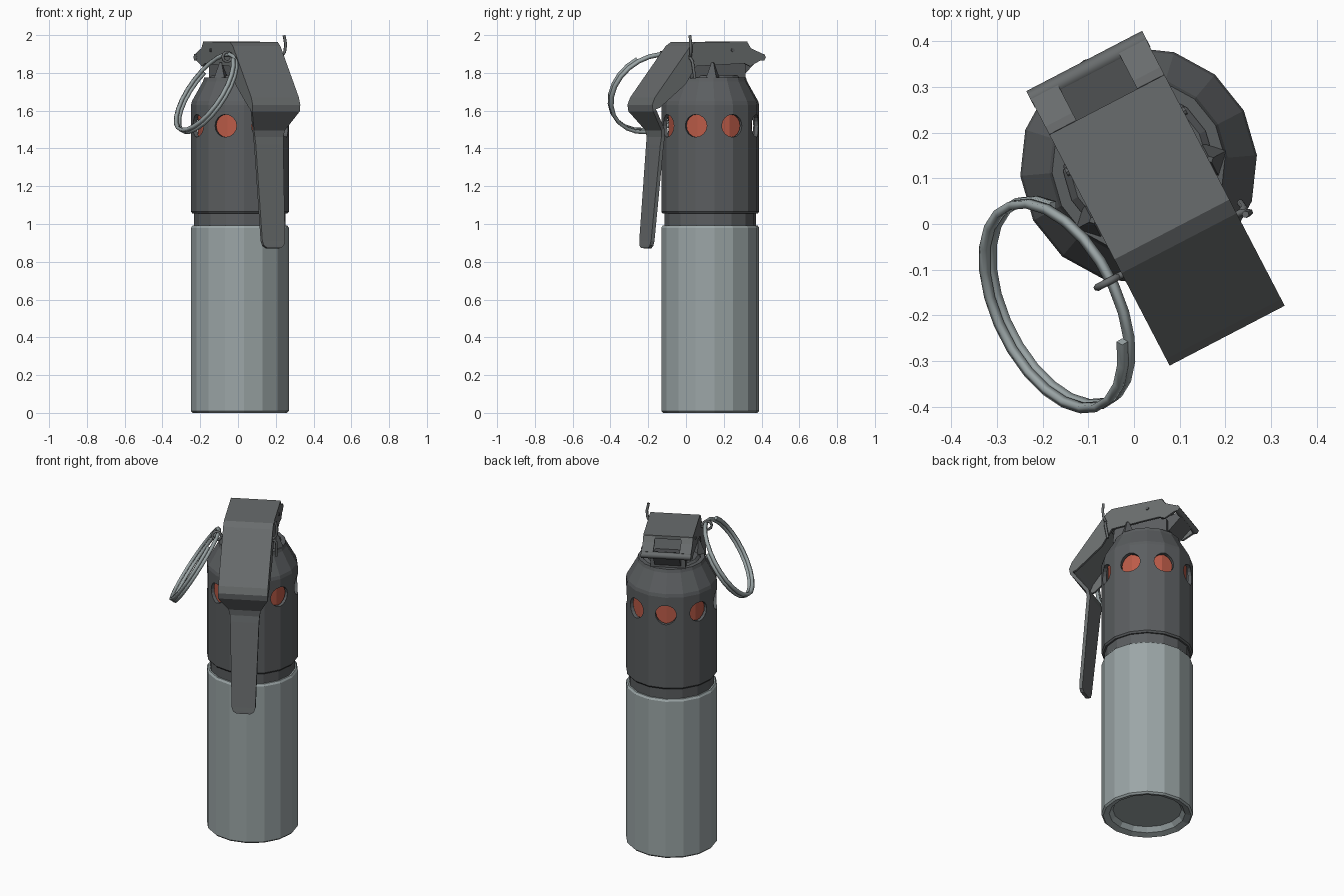
import bpy, bmesh, math
from mathutils import Vector, Matrix

if "Cube" in bpy.data.objects:
    bpy.data.objects.remove(bpy.data.objects["Cube"])

# Local frame: x across the lever, -y forward along the lever, turned on the body axis
FRAME = Matrix.Translation((0.01, 0.128, 0)) @ Matrix.Rotation(math.radians(27.5), 4, 'Z')


def mat(name, rgb):
    m = bpy.data.materials.new(name)
    m.diffuse_color = (*rgb, 1)
    m.use_nodes = True
    m.node_tree.nodes["Principled BSDF"].inputs["Base Color"].default_value = m.diffuse_color
    return m


LIGHT = mat("light_steel", (0.33, 0.38, 0.385))
DARK = mat("dark_body", (0.105, 0.112, 0.117))
LEVER = mat("lever_grey", (0.14, 0.15, 0.153))
RED = mat("red_core", (0.50, 0.105, 0.065))


def finish(name, bm, material, local=True):
    bmesh.ops.remove_doubles(bm, verts=bm.verts, dist=1e-5)
    bmesh.ops.recalc_face_normals(bm, faces=bm.faces)
    me = bpy.data.meshes.new(name)
    bm.to_mesh(me)
    bm.free()
    me.materials.append(material)
    ob = bpy.data.objects.new(name, me)
    bpy.context.collection.objects.link(ob)
    if local:
        ob.matrix_world = FRAME
    return ob


def lathe(name, profile, material, closed=False, n=16):
    bm = bmesh.new()
    rings = [[bm.verts.new((r * math.cos(2 * math.pi * i / n), r * math.sin(2 * math.pi * i / n), z))
              for i in range(n)] for r, z in profile]
    pairs = list(zip(rings, rings[1:])) + ([(rings[-1], rings[0])] if closed else [])
    for a, b in pairs:
        for i in range(n):
            j = (i + 1) % n
            bm.faces.new((a[i], a[j], b[j], b[i]))
    return finish(name, bm, material)


def plate(name, outline, x0, x1, material):
    """Outline of (forward, z) points extruded across x."""
    bm = bmesh.new()
    a = [bm.verts.new((x0, -s, z)) for s, z in outline]
    b = [bm.verts.new((x1, -s, z)) for s, z in outline]
    bm.faces.new(a)
    bm.faces.new(b[::-1])
    for i in range(len(a)):
        j = (i + 1) % len(a)
        bm.faces.new((a[i], a[j], b[j], b[i]))
    return finish(name, bm, material)


def strip(name, rows, thickness, material):
    """Bent sheet from rows of (forward, z, x left, x right)."""
    bm = bmesh.new()
    vs = [(bm.verts.new((l, -s, z)), bm.verts.new((r, -s, z))) for s, z, l, r in rows]
    for a, b in zip(vs, vs[1:]):
        bm.faces.new((a[0], a[1], b[1], b[0]))
    ob = finish(name, bm, material)
    m = ob.modifiers.new("thickness", 'SOLIDIFY')
    m.thickness, m.offset = thickness, 0
    return ob


def wire(name, pts, radius, material, local=True, res=1):
    cu = bpy.data.curves.new(name, 'CURVE')
    cu.dimensions = '3D'
    cu.bevel_depth, cu.bevel_resolution, cu.use_fill_caps = radius, res, True
    sp = cu.splines.new('POLY')
    sp.points.add(len(pts) - 1)
    for p, co in zip(sp.points, pts):
        p.co = (*co, 1)
    cu.materials.append(material)
    ob = bpy.data.objects.new(name, cu)
    bpy.context.collection.objects.link(ob)
    if local:
        ob.matrix_world = FRAME
    return ob


# Lower canister with recessed base
lathe("canister", [(0, .04), (.195, .04), (.215, .012), (.25, 0), (.26, .01), (.26, .98),
                   (.252, .992), (.2, .992), (0, .992)], LIGHT)
# Groove between the canister and the upper housing
lathe("groove_band", [(0, .98), (.243, .98), (.243, 1.08), (0, 1.08)], DARK)

# Upper housing: hollow shell with eight round windows
shell = lathe("upper_housing", [(.252, 1.055), (.26, 1.065), (.26, 1.63), (.255, 1.65), (.196, 1.755),
                                (.19, 1.775), (.165, 1.775), (.165, 1.74), (.238, 1.63), (.238, 1.055)],
              DARK, closed=True)
bm = bmesh.new()
for i in range(8):
    a = i * math.pi / 4
    m = Matrix.Rotation(a, 4, 'Z') @ Matrix.Translation((.26, 0, 1.52)) @ Matrix.Rotation(math.pi / 2, 4, 'Y')
    bmesh.ops.create_cone(bm, cap_ends=True, segments=16, radius1=.06, radius2=.06, depth=.12, matrix=m)
cutter = finish("window_cutter", bm, DARK)
cutter.hide_render = True
mod = shell.modifiers.new("windows", 'BOOLEAN')
mod.object, mod.operation, mod.solver = cutter, 'DIFFERENCE', 'EXACT'
bpy.context.view_layer.update()
cut = bpy.data.meshes.new_from_object(shell.evaluated_get(bpy.context.evaluated_depsgraph_get()))
shell.modifiers.clear()
shell.data = cut
bpy.data.objects.remove(cutter)

# Red core seen through the windows
lathe("red_core", [(0, 1.4), (.222, 1.4), (.222, 1.63), (0, 1.63)], RED)

# Fuse neck and block under the lever
lathe("fuse_neck", [(0, 1.7), (.168, 1.7), (.168, 1.765), (.15, 1.785), (0, 1.785)], DARK)
plate("fuse_block", [(.17, 1.77), (.15, 1.93), (-.1, 1.93), (-.13, 1.86), (-.16, 1.85), (-.16, 1.77)],
      -.1, .1, DARK)
plate("hinge_bracket", [(-.12, 1.79), (-.165, 1.79), (-.245, 1.87), (-.235, 1.9), (-.12, 1.87)],
      -.075, .075, DARK)
# Small side lugs on the neck
for side in (-1, 1):
    bm = bmesh.new()
    bmesh.ops.create_cone(bm, cap_ends=True, segments=4, radius1=.04, radius2=.008, depth=.08,
                          matrix=Matrix.Translation((side * .145, -.06, 1.815)))
    finish("neck_lug", bm, DARK)

# Safety lever: top sheet, shoulder, then narrow handle
W = .142
rows = [(-.15, 1.955, W), (.155, 1.955, W), (.185, 1.935, W), (.395, 1.665, W), (.41, 1.63, W),
        (.405, 1.6, W), (.33, 1.5, .092), (.325, 1.46, .085), (.33, 1.42, .082), (.378, .91, .068),
        (.381, .885, .06), (.382, .872, .04)]
strip("lever_sheet", [(s, z, -w, w) for s, z, w in rows], .02, LEVER)

# Lever side flanges and rear hooks
flange = [(-.15, 1.96), (.16, 1.96), (.19, 1.935), (.4, 1.665), (.415, 1.63), (.405, 1.605), (.375, 1.615),
          (.22, 1.74), (.158, 1.835), (-.13, 1.85), (-.165, 1.835), (-.235, 1.87), (-.235, 1.9), (-.16, 1.93)]
for side in (-1, 1):
    x0, x1 = sorted((side * (W - .014), side * W))
    plate("lever_flange", flange, x0, x1, LEVER)
    x0, x1 = sorted((side * .075, side * W))
    strip("lever_hook", [(-.145, 1.955, x0, x1), (-.165, 1.925, x0, x1), (-.235, 1.895, x0, x1)], .014, LEVER)
    # Rivet dot on each flange
    bm = bmesh.new()
    bmesh.ops.create_cone(bm, cap_ends=True, segments=8, radius1=.01, radius2=.01, depth=.012,
                          matrix=Matrix.Translation((side * W, .06, 1.92)) @ Matrix.Rotation(math.pi / 2, 4, 'Y'))
    finish("flange_rivet", bm, DARK)
# Hinge rod at the rear
wire("hinge_rod", [(-.143, .238, 1.883), (.143, .238, 1.883)], .02, LEVER)

# Split pin: eye, shank and two bent tails
eye = [(-.178 + .026 * math.cos(a), -.195, 1.885 + .026 * math.sin(a))
       for a in (i * math.pi / 5 for i in range(11))]
wire("pin_eye", eye, .008, LEVER)
wire("pin_upper_leg", [(-.155, -.195, 1.89), (.15, -.195, 1.89), (.163, -.2, 1.91), (.168, -.203, 1.95),
                       (.158, -.203, 1.998)], .008, LEVER)
wire("pin_lower_leg", [(-.155, -.195, 1.878), (.15, -.195, 1.878), (.162, -.19, 1.86), (.16, -.175, 1.77)],
     .008, LEVER)

# Pull ring: a double coil
n = Vector((.76, .375, -.53)).normalized()
up = (Vector((0, 0, 1)) - n * n.z).normalized()
side = n.cross(up)
TURNS, STEPS = 1.75, 42
coil = []
for i in range(STEPS + 1):
    t = i / STEPS
    a = 2 * math.pi * TURNS * t + .6
    coil.append(Vector((-.167, -.176, 1.695)) + .24 * (up * math.cos(a) + side * math.sin(a)) + n * (t - .5) * .034)
wire("pull_ring", coil, .0125, LIGHT, local=False, res=0)
